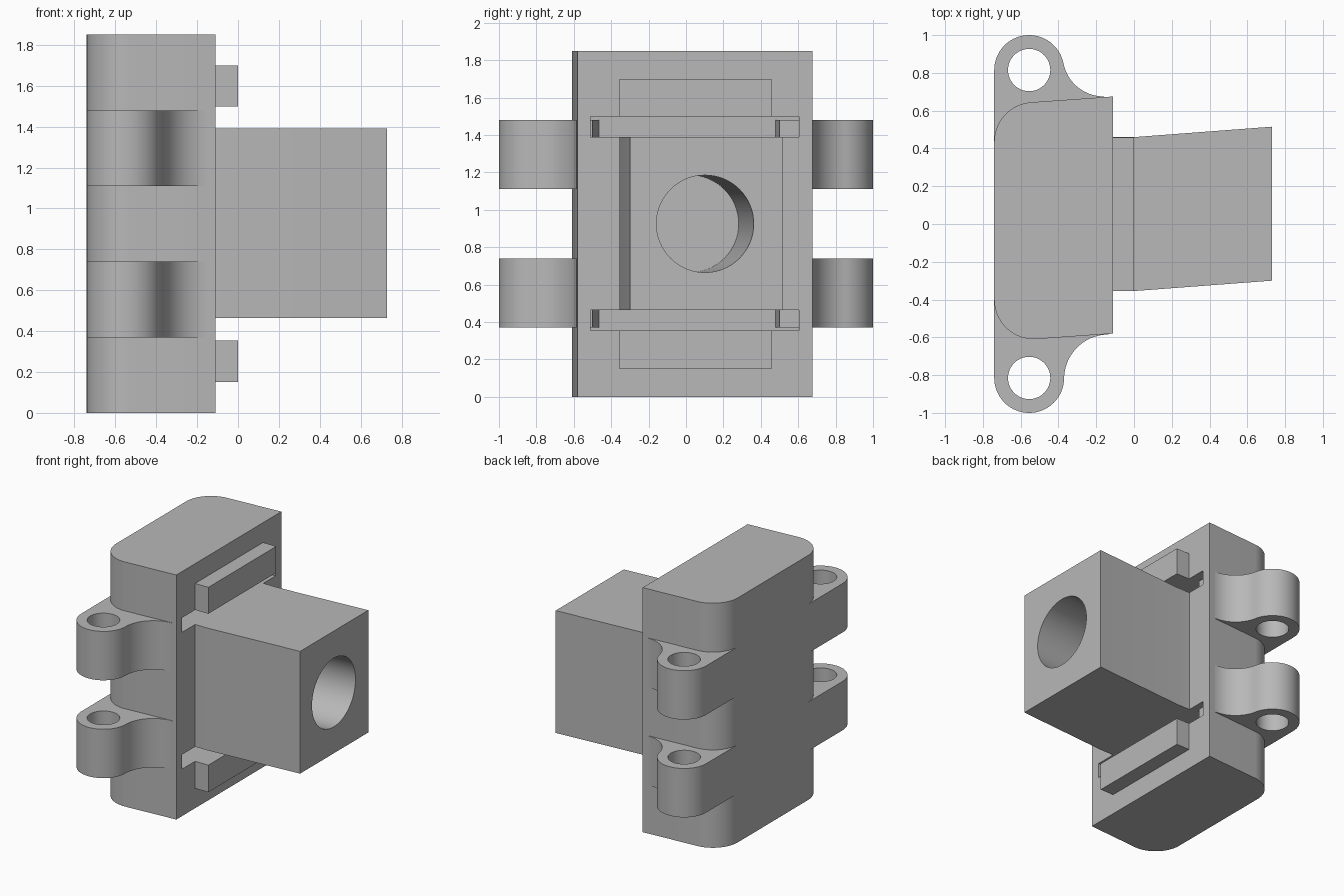
import bpy, bmesh
from math import pi, sin, cos, atan2, hypot
from mathutils import Matrix

cube = bpy.data.objects.get("Cube")
if cube:
    bpy.data.objects.remove(cube, do_unlink=True)

grey = bpy.data.materials.new("plain grey")
grey.use_nodes = True
colour = (0.48, 0.48, 0.48, 1)
grey.diffuse_color = colour
grey.node_tree.nodes["Principled BSDF"].inputs["Base Color"].default_value = colour


def add_object(name, bm):
    bmesh.ops.recalc_face_normals(bm, faces=bm.faces)
    mesh = bpy.data.meshes.new(name)
    bm.to_mesh(mesh)
    bm.free()
    mesh.materials.append(grey)
    obj = bpy.data.objects.new(name, mesh)
    bpy.context.collection.objects.link(obj)
    return obj


def prism(name, outline, z0, z1):
    """Extrude an xy outline from z0 up to z1."""
    bm = bmesh.new()
    face = bm.faces.new([bm.verts.new((x, y, z0)) for x, y in outline])
    top = bmesh.ops.extrude_face_region(bm, geom=[face])["geom"]
    verts = [v for v in top if isinstance(v, bmesh.types.BMVert)]
    bmesh.ops.translate(bm, verts=verts, vec=(0, 0, z1 - z0))
    return add_object(name, bm)


def box(name, x0, x1, y0, y1, z0, z1):
    return prism(name, [(x0, y0), (x1, y0), (x1, y1), (x0, y1)], z0, z1)


def arc(cx, cy, r, a0, a1, n=20):
    return [(cx + r * cos(a0 + (a1 - a0) * i / n), cy + r * sin(a0 + (a1 - a0) * i / n))
            for i in range(n + 1)]


def cut(obj, cutters):
    """Subtract the cutters and keep the resulting mesh."""
    for cutter in cutters:
        mod = obj.modifiers.new("cut", "BOOLEAN")
        mod.operation, mod.solver, mod.object = "DIFFERENCE", "EXACT", cutter
    graph = bpy.context.evaluated_depsgraph_get()
    mesh = bpy.data.meshes.new_from_object(obj.evaluated_get(graph))
    obj.modifiers.clear()
    obj.data = mesh


BACK, FACE, END = -0.74, -0.11, 0.73
parts = []

# Housing with two rounded rear corners and slightly drafted sides
outline = [(FACE, -0.58), (FACE, 0.675)]
outline += arc(-0.53, 0.435, 0.21, pi / 2 + 0.06, pi)
outline += arc(-0.53, -0.40, 0.21, pi, 1.5 * pi)
housing = prism("housing", outline, 0, 1.85)

# Skewed plug block
plug = prism("plug_block", [(FACE, -0.355), (0, -0.355), (END, -0.30),
                            (END, 0.515), (0, 0.46), (FACE, 0.46)], 0.465, 1.39)

# Blind bore following the skew of the plug
bm = bmesh.new()
bmesh.ops.create_cone(bm, cap_ends=True, segments=64, radius1=0.26, radius2=0.26, depth=1.2,
                      matrix=Matrix.Rotation(pi / 2, 4, "Y"))
for v in bm.verts:
    v.co.x += 0.26
    v.co.y += 0.102 + 0.075 * (v.co.x - END)
    v.co.z += 0.925
bore = add_object("bore_cutter", bm)

# Slots above and below the plug
slots = [box("slot_cutter", -0.34, 0.1, -0.51, 0.605, z, z + 0.11) for z in (0.355, 1.39)]
cut(housing, slots + [bore])
cut(plug, [bore])
parts += [housing, plug]

# Rails on the mating face
for name, z0, z1 in (("lower_rail", 0.15, 0.355), ("upper_rail", 1.50, 1.70)):
    parts.append(box(name, FACE, 0, -0.355, 0.457, z0, z1))

# Mounting lugs: round eye blended into the housing by a fillet
CX, CY, R = -0.555, 0.815, 0.185
pins = []
for side, s, fx, fy, fr, root in (("rear", 1, -0.16, 0.893, 0.22, 0.435),
                                  ("front", -1, -0.135, 0.82, 0.235, 0.40)):
    a = atan2(fy - CY, fx - CX)
    fr = hypot(fx - CX, fy - CY) - R
    eye = [(BACK, root)] + arc(CX, CY, R, pi, a, 32)
    eye += arc(fx, fy, fr, pi + a, 1.5 * pi)[1:] + [(fx, 0.5)]
    eye = [(x, s * y) for x, y in eye]
    pin = prism("pin_cutter", arc(CX, s * CY, 0.112, 0, 2 * pi, 48)[:-1], 0.1, 1.8)
    pins.append(pin)
    for level, z in (("lower", 0.37), ("upper", 1.11)):
        lug = prism(f"{side}_{level}_lug", eye, z, z + 0.37)
        cut(lug, [pin])
        parts.append(lug)

for cutter in slots + pins + [bore]:
    bpy.data.objects.remove(cutter, do_unlink=True)

bpy.ops.object.select_all(action="DESELECT")
for obj in parts:
    obj.select_set(True)
bpy.context.view_layer.objects.active = housing
bpy.ops.object.shade_smooth_by_angle()
